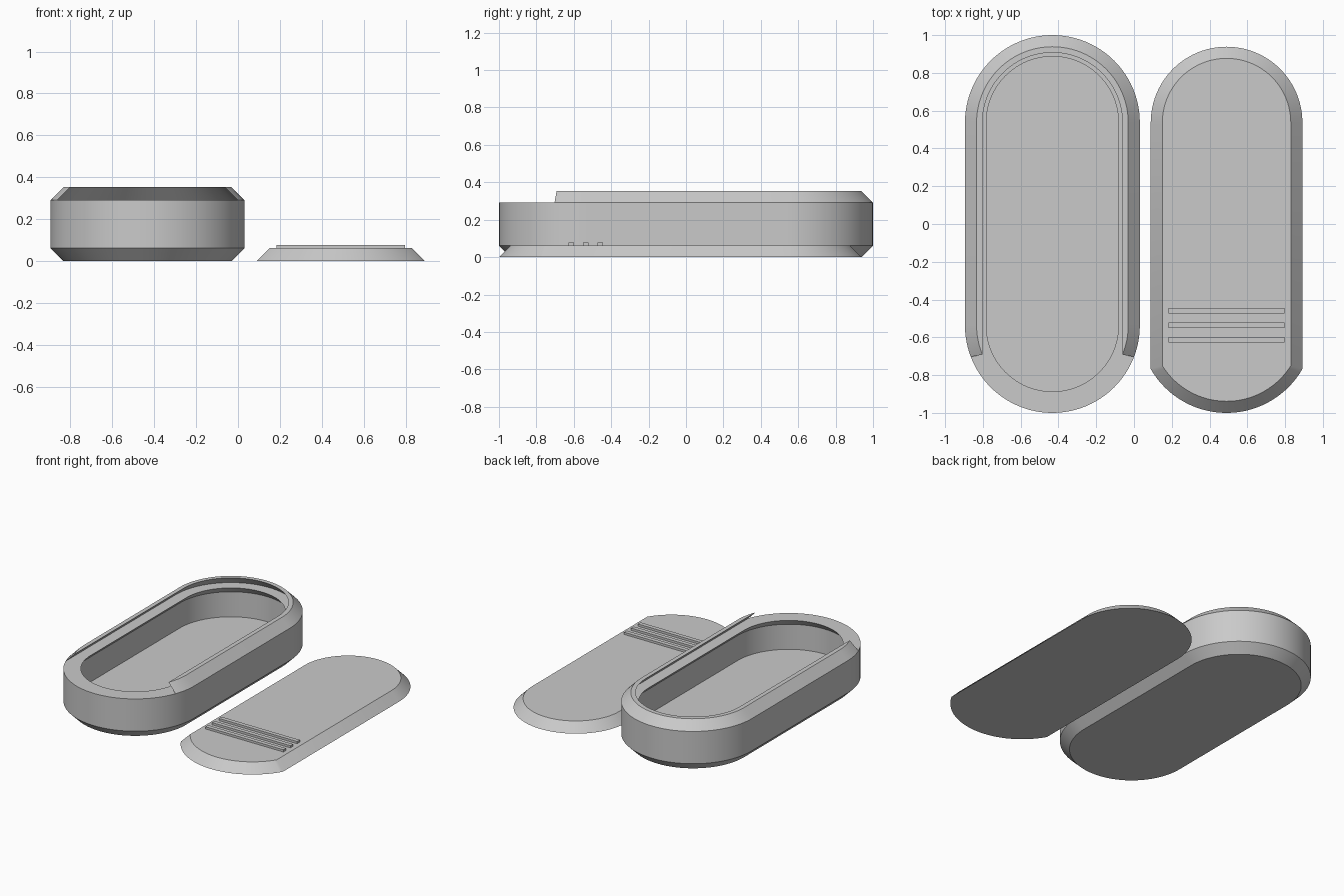
import bpy, bmesh, math

if "Cube" in bpy.data.objects:
    bpy.data.objects.remove(bpy.data.objects["Cube"], do_unlink=True)

grey = bpy.data.materials.new("plain grey")
grey.use_nodes = True
grey.diffuse_color = (0.59, 0.59, 0.59, 1)
grey.node_tree.nodes["Principled BSDF"].inputs["Base Color"].default_value = grey.diffuse_color

ARC_Y = 0.537     # distance of the end arc centres from the middle
STEPS = 48        # segments in each end arc
BOX_X, LID_X = -0.432, 0.49
OUT = 0.463       # outer radius of the box
WALL = 0.0615     # wall, floor, lid and chamfer size
IN = OUT - WALL
RIM_Z, TOP_Z = 0.291, 0.3525
LIP = 0.35        # radius of the opening under the lid


def outline(half_width, front_radius):
    """Long rounded outline: semicircular back, front arc clipped at the sides."""
    pts = []
    for i in range(STEPS + 1):
        a = math.pi * i / STEPS
        pts.append((half_width * math.cos(a), ARC_Y + half_width * math.sin(a)))
    clip = math.acos(min(1, half_width / front_radius))
    for i in range(STEPS + 1):
        a = math.pi + clip + (math.pi - 2 * clip) * i / STEPS
        pts.append((front_radius * math.cos(a), -ARC_Y + front_radius * math.sin(a)))
    return pts


def loft(name, x, levels):
    """Solid through outlines given as (z, half width, front radius)."""
    bm = bmesh.new()
    rings = [[bm.verts.new((x + px, py, z)) for px, py in outline(w, r)]
             for z, w, r in levels]
    n = len(rings[0])
    for low, high in zip(rings, rings[1:]):
        for i in range(n):
            j = (i + 1) % n
            bm.faces.new((low[i], low[j], high[j], high[i]))
    bm.faces.new(rings[0][::-1])
    bm.faces.new(rings[-1])
    return finish(name, bm)


def finish(name, bm):
    bmesh.ops.recalc_face_normals(bm, faces=bm.faces)
    mesh = bpy.data.meshes.new(name)
    bm.to_mesh(mesh)
    bm.free()
    mesh.materials.append(grey)
    obj = bpy.data.objects.new(name, mesh)
    bpy.context.collection.objects.link(obj)
    return obj


def activate(obj):
    bpy.ops.object.select_all(action="DESELECT")
    obj.select_set(True)
    bpy.context.view_layer.objects.active = obj


def cut(obj, cutter):
    cutter.hide_render = True
    activate(obj)
    mod = obj.modifiers.new("cut", "BOOLEAN")
    mod.operation, mod.solver, mod.object = "DIFFERENCE", "EXACT", cutter
    bpy.ops.object.modifier_apply(modifier=mod.name)
    bpy.data.objects.remove(cutter, do_unlink=True)


# Box body with chamfered bottom and top edges
box = loft("box_body", BOX_X, [(0, IN, IN), (WALL, OUT, OUT),
                               (RIM_Z, OUT, OUT), (TOP_Z, IN, IN)])
# Dovetail slot, open at the front
cut(box, loft("slot_cutter", BOX_X, [(RIM_Z, 0.432, 1), (RIM_Z + 0.08, 0.352, 1)]))
# Inner compartment, narrowing to a lip below the slot
cut(box, loft("cavity_cutter", BOX_X, [(WALL, IN, IN), (RIM_Z - IN + LIP, IN, IN),
                                       (RIM_Z, LIP, LIP), (RIM_Z + 0.03, LIP, LIP)]))

# Sliding lid with bevelled sides
lid = loft("sliding_lid", LID_X, [(0, IN, OUT), (WALL, IN - WALL, IN)])

# Finger grip ribs on the lid
for k in range(3):
    bm = bmesh.new()
    bmesh.ops.create_cube(bm, size=1)
    bmesh.ops.scale(bm, vec=(0.614, 0.03, 0.02), verts=bm.verts)
    bmesh.ops.translate(bm, vec=(LID_X, -0.459 - 0.077 * k, 0.067), verts=bm.verts)
    finish(f"grip_rib_{k + 1}", bm)

for part in (box, lid):
    activate(part)
    bpy.ops.object.shade_smooth_by_angle(angle=math.radians(25))
